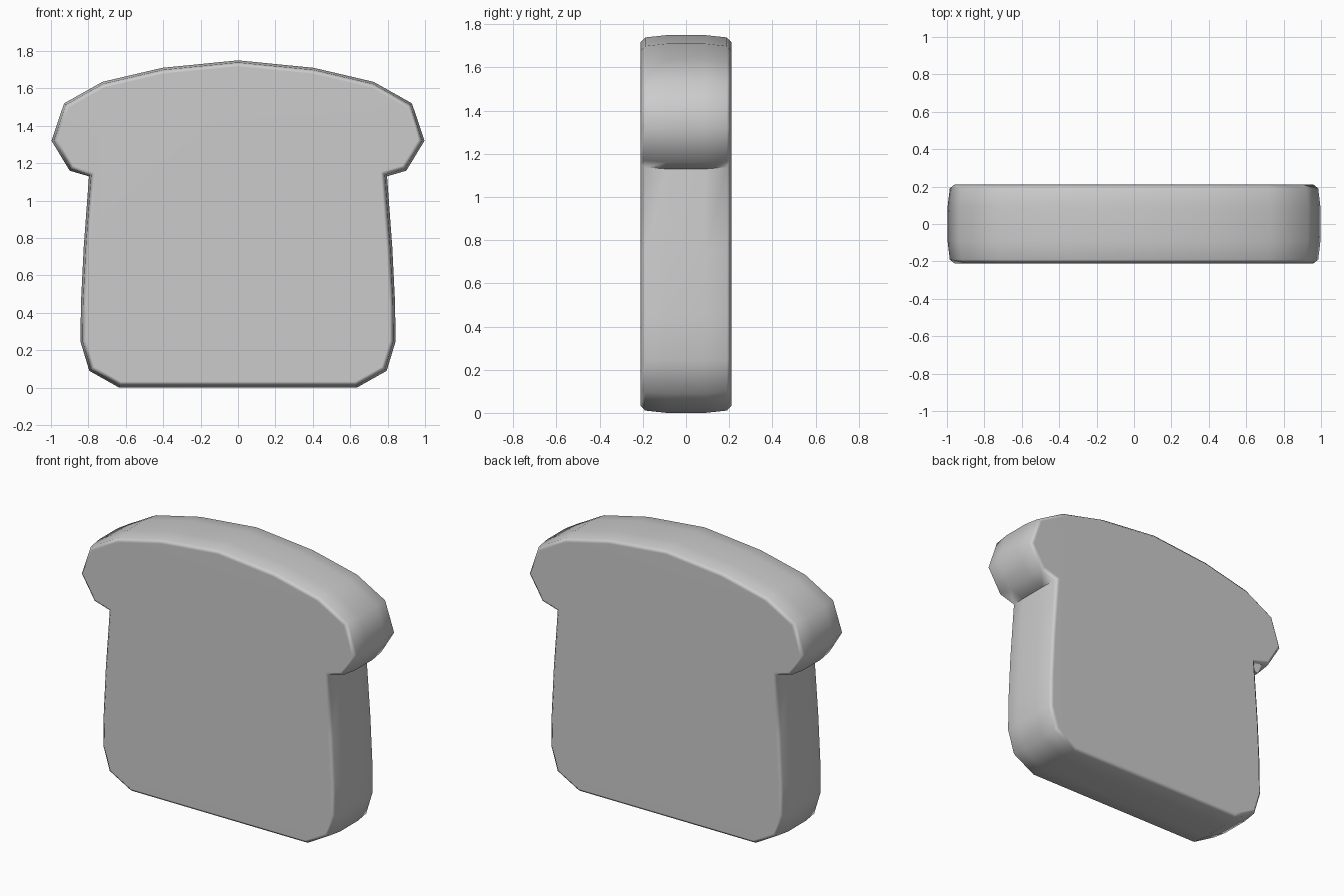
import bpy, bmesh, math
from mathutils import Vector

if "Cube" in bpy.data.objects:
    bpy.data.objects.remove(bpy.data.objects["Cube"])

# Right half of the slice outline (x, z), bottom to top
half = [(0.635, 0.0), (0.795, 0.09), (0.842, 0.245), (0.84, 0.45), (0.825, 0.75),
        (0.797, 1.13), (0.90, 1.16), (0.997, 1.32), (0.93, 1.52),
        (0.725, 1.635), (0.405, 1.71), (0, 1.75)]
outline = [Vector(p) for p in half] + [Vector((-x, z)) for x, z in half[-2::-1]]

# Depth rings: (y, inset) giving the slightly domed crust and rounded rim
rings = [(-0.21, 0.033), (-0.19, 0.011), (-0.09, 0.0),
         (0.09, 0.0), (0.19, 0.011), (0.21, 0.033)]


def inset_outline(points, d):
    """Move every side of a counter-clockwise outline inward by d."""
    result = []
    n = len(points)
    for i, p in enumerate(points):
        a = (p - points[i - 1]).normalized()
        b = (points[(i + 1) % n] - p).normalized()
        na, nb = Vector((-a.y, a.x)), Vector((-b.y, b.x))
        result.append(p + (na + nb) * d / (1 + na.dot(nb)))
    return result


# Bread slice body
bm = bmesh.new()
loops = [[bm.verts.new((p.x, y, p.y)) for p in inset_outline(outline, d)]
         for y, d in rings]
n = len(outline)
for lo, hi in zip(loops, loops[1:]):
    for i in range(n):
        j = (i + 1) % n
        bm.faces.new((lo[i], lo[j], hi[j], hi[i]))
bm.faces.new(loops[0])
bm.faces.new(loops[-1][::-1])
bmesh.ops.recalc_face_normals(bm, faces=bm.faces)

mesh = bpy.data.meshes.new("bread_slice")
bm.to_mesh(mesh)
bm.free()
bread = bpy.data.objects.new("bread_slice", mesh)
bpy.context.collection.objects.link(bread)

# Smooth crust with flat front and back faces
bpy.context.view_layer.objects.active = bread
bread.select_set(True)
bpy.ops.object.shade_smooth_by_angle(angle=math.radians(58))
weighted = bread.modifiers.new("flat_face_normals", 'WEIGHTED_NORMAL')
weighted.keep_sharp = True
